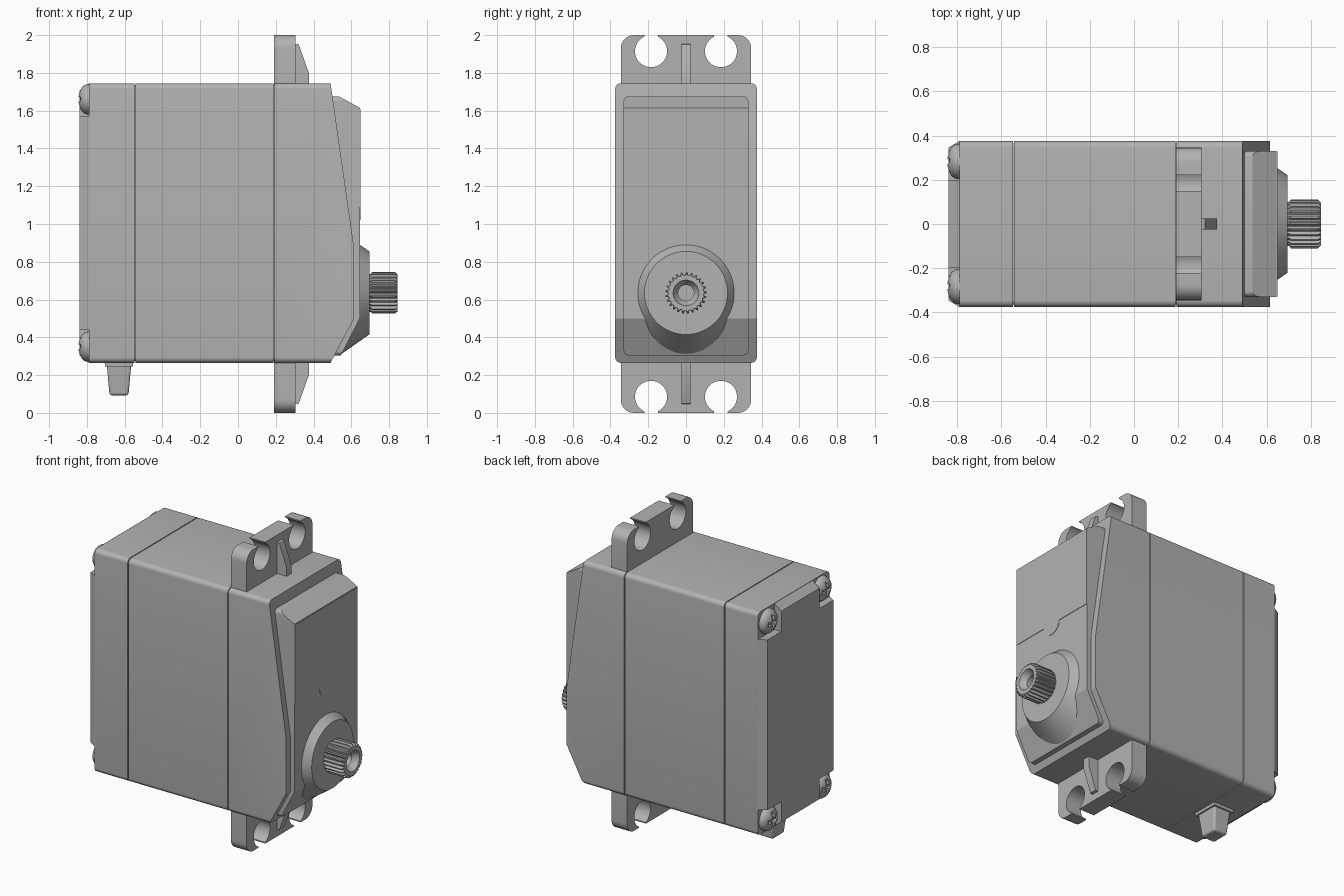
import bpy, bmesh
from math import sin, cos, pi, asin, radians
from mathutils import Vector

cube = bpy.data.objects.get("Cube")
if cube:
    bpy.data.objects.remove(cube, do_unlink=True)

grey = bpy.data.materials.new("housing grey")
grey.use_nodes = True
grey.diffuse_color = (0.45, 0.45, 0.45, 1)
grey.node_tree.nodes["Principled BSDF"].inputs["Base Color"].default_value = grey.diffuse_color


def finish(name, bm, angle=30):
    """Turn a bmesh into a shaded, coloured object."""
    bmesh.ops.recalc_face_normals(bm, faces=bm.faces)
    mesh = bpy.data.meshes.new(name)
    bm.to_mesh(mesh)
    bm.free()
    mesh.materials.append(grey)
    obj = bpy.data.objects.new(name, mesh)
    bpy.context.collection.objects.link(obj)
    bpy.ops.object.select_all(action="DESELECT")
    obj.select_set(True)
    bpy.context.view_layer.objects.active = obj
    bpy.ops.object.shade_smooth_by_angle(angle=radians(angle))
    return obj


def loft(rings):
    """Skin closed rings of points and cap both ends."""
    bm = bmesh.new()
    loops = [[bm.verts.new(p) for p in ring] for ring in rings]
    n = len(loops[0])
    for a, b in zip(loops, loops[1:]):
        for i in range(n):
            j = (i + 1) % n
            bm.faces.new((a[i], a[j], b[j], b[i]))
    bm.faces.new(loops[0])
    bm.faces.new(loops[-1])
    return bm


def prism(outline, x0, x1):
    return loft([[(x, y, z) for y, z in outline] for x in (x0, x1)])


def arc(y, z, r, start, end, n=8):
    return [(y + r * cos(start + (end - start) * i / n),
             z + r * sin(start + (end - start) * i / n)) for i in range(n + 1)]


def rounded_rect(half, z0, z1, r):
    pts = []
    corners = ((half - r, z1 - r), (r - half, z1 - r), (r - half, z0 + r), (half - r, z0 + r))
    for i, (y, z) in enumerate(corners):
        pts += arc(y, z, r, i * pi / 2, (i + 1) * pi / 2, 6)
    return pts


def turned(profile, y, z, n=48):
    """Round part along x from (x, radius) pairs."""
    return loft([[(x, y + r * cos(2 * pi * i / n), z + r * sin(2 * pi * i / n))
                  for i in range(n)] for x, r in profile])


def slice_off(bm, a, b):
    """Cut away the +x side of the plane through two (x, z) points, b above a."""
    normal = Vector((b[1] - a[1], 0, a[0] - b[0]))
    cut = bmesh.ops.bisect_plane(bm, geom=bm.verts[:] + bm.edges[:] + bm.faces[:],
                                 plane_co=(a[0], 0, a[1]), plane_no=normal, clear_outer=True)
    edges = [e for e in cut["geom_cut"] if isinstance(e, bmesh.types.BMEdge)]
    bmesh.ops.edgeloop_fill(bm, edges=edges)


BOTTOM, TOP, HALF = 0.265, 1.745, 0.375
MID = (BOTTOM + TOP) / 2
SHAFT_Z = 0.635

# Case in sections, with a recessed core showing in the seams
section = rounded_rect(HALF, BOTTOM, TOP, 0.03)
finish("rear_case", prism(section, -0.79, -0.548))
finish("middle_case", prism(section, -0.542, 0.187))
finish("case_core", prism(rounded_rect(HALF - 0.01, BOTTOM + 0.01, TOP - 0.01, 0.025), -0.7, 0.3))

front = prism(section, 0.192, 0.615)
slice_off(front, (0.615, 0.87), (0.49, TOP))
slice_off(front, (0.49, BOTTOM), (0.615, 0.50))
finish("front_case", front, 20)

# Raised panel on the output end
panel = prism(rounded_rect(0.33, 0.305, 1.675, 0.025), 0.40, 0.645)
slice_off(panel, (0.645, 1.615), (0.535, 1.675))
slice_off(panel, (0.545, 0.305), (0.645, 0.50))
finish("front_panel", panel, 20)

# Thin stepped plate with a half-round tab
step = [(0.328, 1.61), (-0.328, 1.61), (-0.328, 1.09)]
step += arc(0, 1.09, 0.07, pi, 2 * pi, 16) + [(0.328, 1.09)]
finish("panel_step", prism(step, 0.64, 0.648))

# Conical boss around the output shaft
finish("shaft_boss", turned([(0.545, 0.325), (0.645, 0.255), (0.695, 0.22)], 0, SHAFT_Z, 64))

# Splined shaft with a countersunk bore
TEETH = 25


def shaft_ring(x, crest, root):
    ring = []
    for i in range(TEETH * 4):
        r = crest if i % 4 < 2 else root
        a = 2 * pi * i / (TEETH * 4)
        ring.append((x, r * cos(a), SHAFT_Z + r * sin(a)))
    return ring


shaft_profile = [(0.68, 0.10, 0.094), (0.702, 0.10, 0.094), (0.71, 0.11, 0.094),
                 (0.832, 0.11, 0.094), (0.845, 0.098, 0.092), (0.845, 0.068, 0.068),
                 (0.825, 0.06, 0.06), (0.805, 0.042, 0.042), (0.72, 0.042, 0.042)]
finish("output_shaft", loft([shaft_ring(*p) for p in shaft_profile]))

# Mounting tabs with open screw slots, and a rib on each
HOLE_Y, HOLE_Z, HOLE_R, SLOT = 0.185, 1.915, 0.085, 0.036
gap = asin(SLOT / HOLE_R)
half_tab = [(0.345, 1.70)] + arc(0.275, 1.93, 0.07, 0, pi / 2)
half_tab += [(HOLE_Y + SLOT, 2)]
half_tab += arc(HOLE_Y, HOLE_Z, HOLE_R, pi / 2 - gap, gap - 3 * pi / 2, 32)
half_tab += [(HOLE_Y - SLOT, 2)]
tab = half_tab + [(-y, z) for y, z in reversed(half_tab)]
rib = [(0.30, 1.955), (0.322, 1.95), (0.375, 1.80), (0.375, 1.72), (0.30, 1.72)]
for side in ("upper", "lower"):
    place = (lambda z: z) if side == "upper" else (lambda z: 2 - z)
    finish(side + "_tab", prism([(y, place(z)) for y, z in tab], 0.19, 0.305))
    finish(side + "_rib", loft([[(x, y, place(z)) for x, z in rib] for y in (-0.025, 0.025)]))

# Rear cover: a plate with notched corners and chamfered rim
NOTCH_Y, NOTCH_Z = 0.2, 0.565


def cover_ring(x, half_y, half_z):
    quarter = [(half_y, NOTCH_Z), (NOTCH_Y, NOTCH_Z), (NOTCH_Y, half_z)]
    pts = quarter + [(-y, z) for y, z in reversed(quarter)]
    pts += [(-y, -z) for y, z in quarter] + [(y, -z) for y, z in reversed(quarter)]
    return [(x, y, MID + z) for y, z in pts]


finish("rear_cover", loft([cover_ring(-0.78, HALF, 0.738), cover_ring(-0.79, HALF, 0.738),
                           cover_ring(-0.84, 0.345, 0.70)]))

# Domed screws with cross recesses
ARM, BAR = 0.045, 0.012
cross_quarter = [(ARM, BAR), (BAR, BAR), (BAR, ARM)]
cross = cross_quarter + [(-y, z) for y, z in reversed(cross_quarter)]
cross += [(-y, -z) for y, z in cross_quarter] + [(y, -z) for y, z in reversed(cross_quarter)]
dome = [(-0.78, 0.08), (-0.797, 0.08), (-0.812, 0.076), (-0.826, 0.064),
        (-0.837, 0.045), (-0.843, 0.024), (-0.845, 0.006)]
for h, height in ((1, "upper"), (-1, "lower")):
    for s, side in ((1, "left"), (-1, "right")):
        y, z = s * 0.283, MID + h * 0.655
        screw = finish(f"{height}_{side}_screw", turned(dome, y, z, 32), 35)
        cutter = finish(f"{height}_{side}_screw_cutter",
                        prism([(y + a, z + b) for a, b in cross], -0.9, -0.82))
        cutter.hide_render = True
        cutter.hide_viewport = True
        cutter.display_type = "WIRE"
        cut = screw.modifiers.new("cross recess", "BOOLEAN")
        cut.operation = "DIFFERENCE"
        cut.object = cutter


# Cable outlet under the rear case
def outlet_ring(x0, x1, half, z):
    return [(x0, -half, z), (x1, -half, z), (x1, half, z), (x0, half, z)]


finish("cable_collar", loft([outlet_ring(-0.705, -0.555, 0.09, z) for z in (0.28, 0.245)]))
outlet = finish("cable_outlet", loft([outlet_ring(-0.695, -0.565, 0.08, 0.26),
                                      outlet_ring(-0.68, -0.58, 0.06, 0.093)]))
bevel = outlet.modifiers.new("soft edges", "BEVEL")
bevel.width = 0.012
bevel.segments = 3
